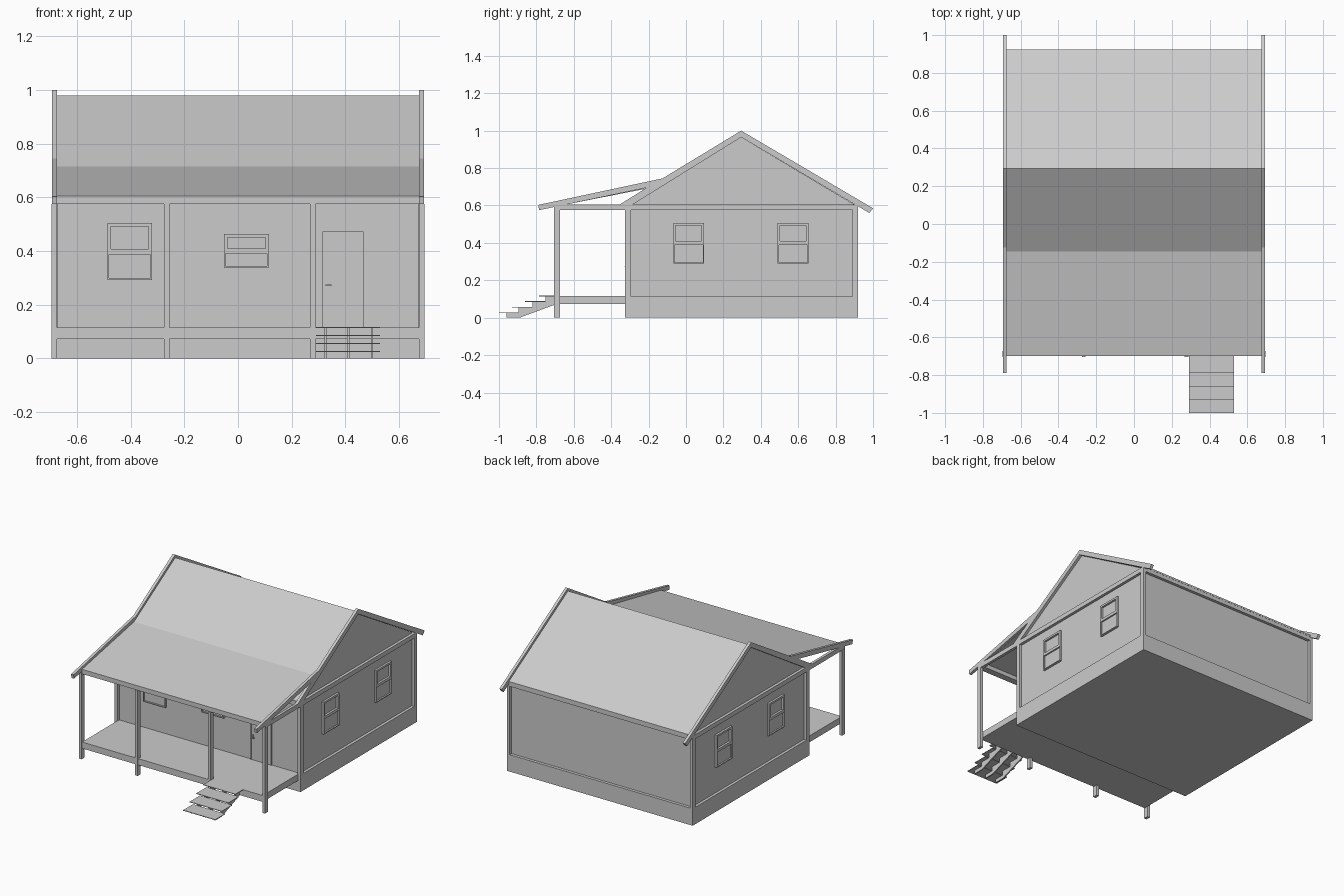
import bpy, bmesh

if "Cube" in bpy.data.objects:
    bpy.data.objects.remove(bpy.data.objects["Cube"])

def finish(bm, name):
    bmesh.ops.recalc_face_normals(bm, faces=bm.faces)
    me = bpy.data.meshes.new(name)
    bm.to_mesh(me)
    bm.free()
    ob = bpy.data.objects.new(name, me)
    bpy.context.collection.objects.link(ob)
    return ob

def add_box(bm, x0, x1, y0, y1, z0, z1):
    vs = bmesh.ops.create_cube(bm, size=1)["verts"]
    for v in vs:
        v.co.x = x1 if v.co.x > 0 else x0
        v.co.y = y1 if v.co.y > 0 else y0
        v.co.z = z1 if v.co.z > 0 else z0

def boxes(name, *specs):
    bm = bmesh.new()
    for s in specs:
        add_box(bm, *s)
    return finish(bm, name)

def prism(name, profile, x0, x1):
    """Extrude a (y, z) profile along x."""
    bm = bmesh.new()
    f = bm.faces.new([bm.verts.new((x0, y, z)) for y, z in profile])
    ext = bmesh.ops.extrude_face_region(bm, geom=[f])["geom"]
    for v in ext:
        if isinstance(v, bmesh.types.BMVert):
            v.co.x = x1
    return finish(bm, name)

def mirror(ob):
    m = ob.modifiers.new("mirror", "MIRROR")
    m.use_axis[0] = True

XI, XO = 0.675, 0.694          # wall plane and trim plane
YF, YB = -0.305, 0.90          # front and back walls

# House body, skirt and trim
prism("house_body", [(YF, 0.01), (YB, 0.01), (YB, 0.605), (0.295, 0.965), (YF, 0.605)], -XI, XI)
boxes("foundation_skirt", (-XO, XO, -0.325, 0.92, 0, 0.114))
mirror(boxes("corner_trim",
             (XI - 0.002, XO, -0.325, -0.295, 0.114, 0.575),
             (XI - 0.002, XO, 0.89, 0.92, 0.114, 0.575)))
boxes("wall_top_band", (-XO, XO, -0.325, 0.92, 0.575, 0.605))

# Roof sheet and the gable boards at both ends
top = [(-0.70, 0.606), (-0.145, 0.715), (0.295, 0.98), (0.925, 0.61)]
prism("roof", top + [(y, z - 0.012) for y, z in reversed(top)], -XI - 0.003, XI + 0.003)
mirror(prism("gable_board",
             [(-0.79, 0.603), (-0.125, 0.745), (0.295, 1.0), (1.0, 0.585), (0.98, 0.56),
              (0.295, 0.965), (-0.285, 0.605), (-0.355, 0.605), (-0.21, 0.695), (-0.785, 0.575)],
             XI, XO))

# Porch floor, beams and posts
boxes("porch_floor", (-XI, XI, -0.70, -0.32, 0.072, 0.115))
boxes("porch_front_beam", (-XI, XI, -0.70, -0.655, 0.575, 0.605))
mirror(boxes("porch_side_beam", (XI, XO, -0.705, -0.325, 0.575, 0.605)))
for i, x in enumerate((-0.685, -0.266, 0.278, 0.685)):
    boxes(f"porch_post_{i + 1}", (x - 0.01, x + 0.01, -0.705, -0.673, 0, 0.576))

# Steps: four treads on three stringers
steps = [(-1.0, -0.895), (-0.93, -0.82), (-0.86, -0.75), (-0.785, -0.70)]
boxes("stair_treads", *[(0.29, 0.53, a, b, 0.024 + 0.03 * i, 0.03 + 0.03 * i - 0.002)
                        for i, (a, b) in enumerate(steps)])
stringer = [(-0.96, 0), (-0.96, 0.024), (-0.895, 0.024), (-0.895, 0.054), (-0.82, 0.054),
            (-0.82, 0.084), (-0.75, 0.084), (-0.75, 0.114), (-0.70, 0.114), (-0.70, 0.07), (-0.89, 0)]
for i, x in enumerate((0.326, 0.411, 0.499)):
    prism(f"stair_stringer_{i + 1}", stringer, x - 0.004, x + 0.004)

# Windows: heavy upper sash frame, thinner lower sash
def window(name, side, u0, u1, z0, zm, z1):
    bm = bmesh.new()
    def bar(a, b, c, d, depth):
        if side:
            add_box(bm, XI - 0.005, XI + depth, a, b, c, d)
        else:
            add_box(bm, a, b, YF - depth, YF + 0.005, c, d)
    def ring(lo, hi, w, depth):
        bar(u0, u0 + w, lo, hi, depth)
        bar(u1 - w, u1, lo, hi, depth)
        bar(u0 + w, u1 - w, lo, lo + w, depth)
        bar(u0 + w, u1 - w, hi - w, hi, depth)
    ring(zm, z1, 0.013, 0.014)
    ring(z0, zm, 0.006, 0.014)
    bar(u0 + 0.006, u1 - 0.006, z0 + 0.006, zm - 0.006, 0.004)
    return finish(bm, name)

for i, y in enumerate((-0.068, 0.49)):
    mirror(window(f"side_window_{i + 1}", True, y, y + 0.165, 0.289, 0.396, 0.507))
window("front_window_large", False, -0.487, -0.32, 0.293, 0.394, 0.505)
window("front_window_small", False, -0.052, 0.115, 0.338, 0.397, 0.463)

# Door with thin frame and lever handle
boxes("door", (0.318, 0.464, YF - 0.006, YF + 0.005, 0.115, 0.469))
boxes("door_frame",
      (0.314, 0.318, YF - 0.01, YF, 0.115, 0.473),
      (0.464, 0.468, YF - 0.01, YF, 0.115, 0.473),
      (0.318, 0.464, YF - 0.01, YF, 0.469, 0.473))
boxes("door_handle",
      (0.324, 0.332, YF - 0.01, YF, 0.258, 0.285),
      (0.326, 0.330, YF - 0.022, YF, 0.270, 0.275),
      (0.326, 0.349, YF - 0.025, YF - 0.02, 0.270, 0.275))
